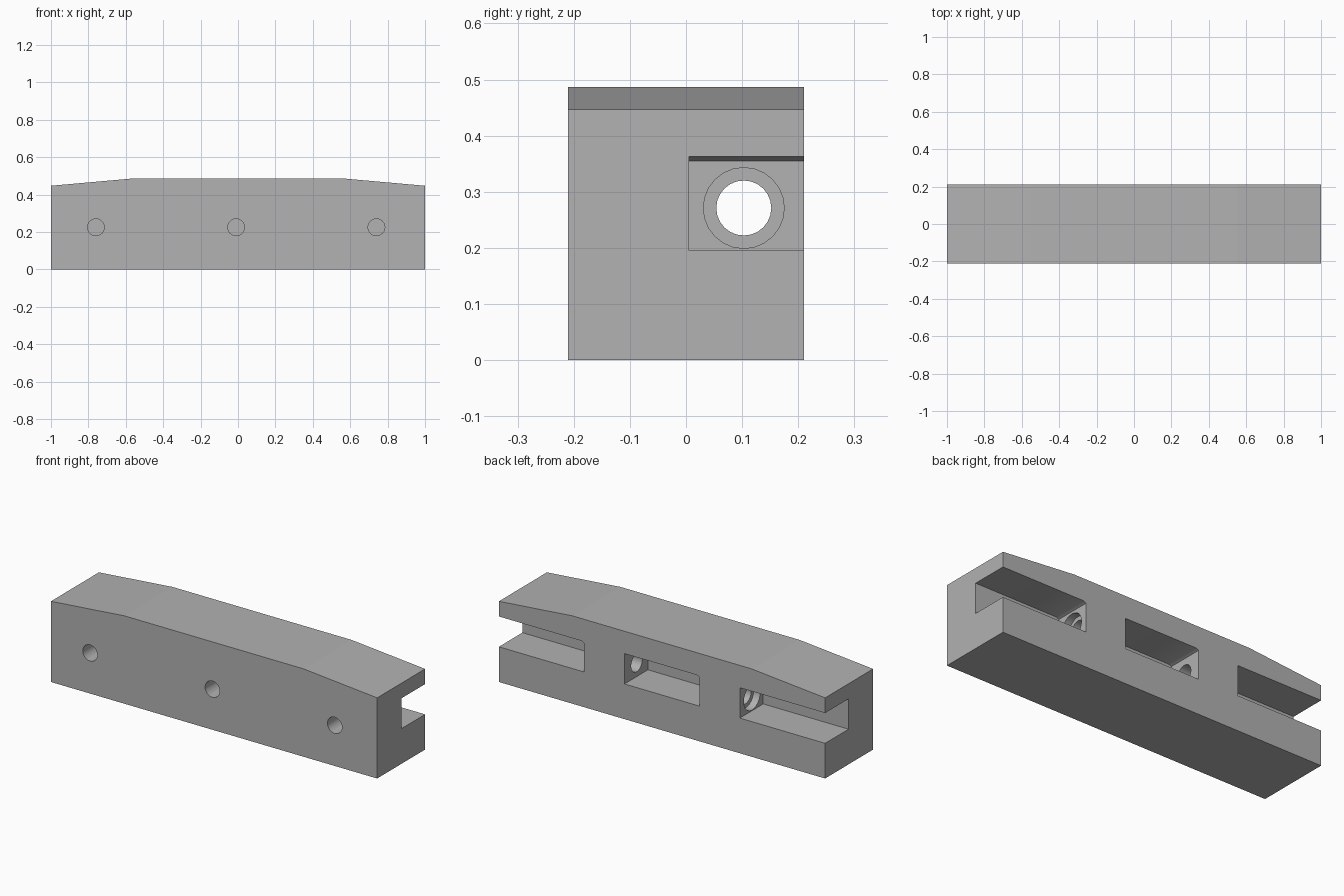
import bpy
import bmesh
import math
from mathutils import Matrix

old = bpy.data.objects.get("Cube")
if old:
    bpy.data.objects.remove(old, do_unlink=True)

grey = bpy.data.materials.new("plain_grey")
grey.use_nodes = True
colour = (0.445, 0.445, 0.445, 1)
grey.diffuse_color = colour
grey.node_tree.nodes["Principled BSDF"].inputs["Base Color"].default_value = colour


def add_object(name, bm):
    bmesh.ops.recalc_face_normals(bm, faces=bm.faces)
    mesh = bpy.data.meshes.new(name)
    bm.to_mesh(mesh)
    bm.free()
    mesh.materials.append(grey)
    obj = bpy.data.objects.new(name, mesh)
    bpy.context.collection.objects.link(obj)
    return obj


def prism(name, outline, y0, y1):
    """Extrude an (x, z) outline along y."""
    bm = bmesh.new()
    face = bm.faces.new([bm.verts.new((x, y0, z)) for x, z in outline])
    grown = bmesh.ops.extrude_face_region(bm, geom=[face])["geom"]
    verts = [g for g in grown if isinstance(g, bmesh.types.BMVert)]
    bmesh.ops.translate(bm, verts=verts, vec=(0, y1 - y0, 0))
    return add_object(name, bm)


def cylinder(name, centre, radius, length, axis):
    bm = bmesh.new()
    turn = Matrix.Rotation(math.pi / 2, 4, "Y" if axis == "x" else "X")
    bmesh.ops.create_cone(bm, cap_ends=True, segments=24, radius1=radius,
                          radius2=radius, depth=length,
                          matrix=Matrix.Translation(centre) @ turn)
    return add_object(name, bm)


# Block with a top that slopes down towards both ends
half = [(1, 0), (1, 0.447), (0.55, 0.487)]
block = prism("grip_block", half + [(-x, z) for x, z in reversed(half)], -0.21, 0.21)

# Three pockets in the back, with a small bevel in the upper inner corner
low, high, bevel = 0.195, 0.363, 0.008
cutters = []
for x0, x1 in ((-1.1, -0.477), (-0.23, 0.23), (0.477, 1.1)):
    outline = [(x0, low), (x1, low), (x1, high), (x0 + 2 * bevel, high), (x0, high - bevel)]
    cutters.append(prism("pocket_cutter", outline, 0.005, 0.3))

# Stepped holes through the two walls between the pockets
for side in (-1, 1):
    cutters.append(cylinder("wall_hole_cutter", (side * 0.35, 0.103, 0.271), 0.049, 0.36, "x"))
    cutters.append(cylinder("counterbore_cutter", (side * 0.477, 0.103, 0.271), 0.072, 0.08, "x"))

# Blind holes in the front
for x in (-0.76, -0.01, 0.74):
    cutters.append(cylinder("front_hole_cutter", (x, -0.21, 0.225), 0.045, 0.34, "y"))

bpy.context.view_layer.objects.active = block
block.select_set(True)
for cutter in cutters:
    cut = block.modifiers.new("cut", "BOOLEAN")
    cut.operation = "DIFFERENCE"
    cut.solver = "EXACT"
    cut.object = cutter
    bpy.ops.object.modifier_apply(modifier=cut.name)
    bpy.data.objects.remove(cutter, do_unlink=True)

bpy.ops.object.shade_smooth_by_angle(angle=math.radians(30))
# The shallow roof slopes stay flat
for face in block.data.polygons:
    if face.normal.z > 0.9:
        face.use_smooth = False
